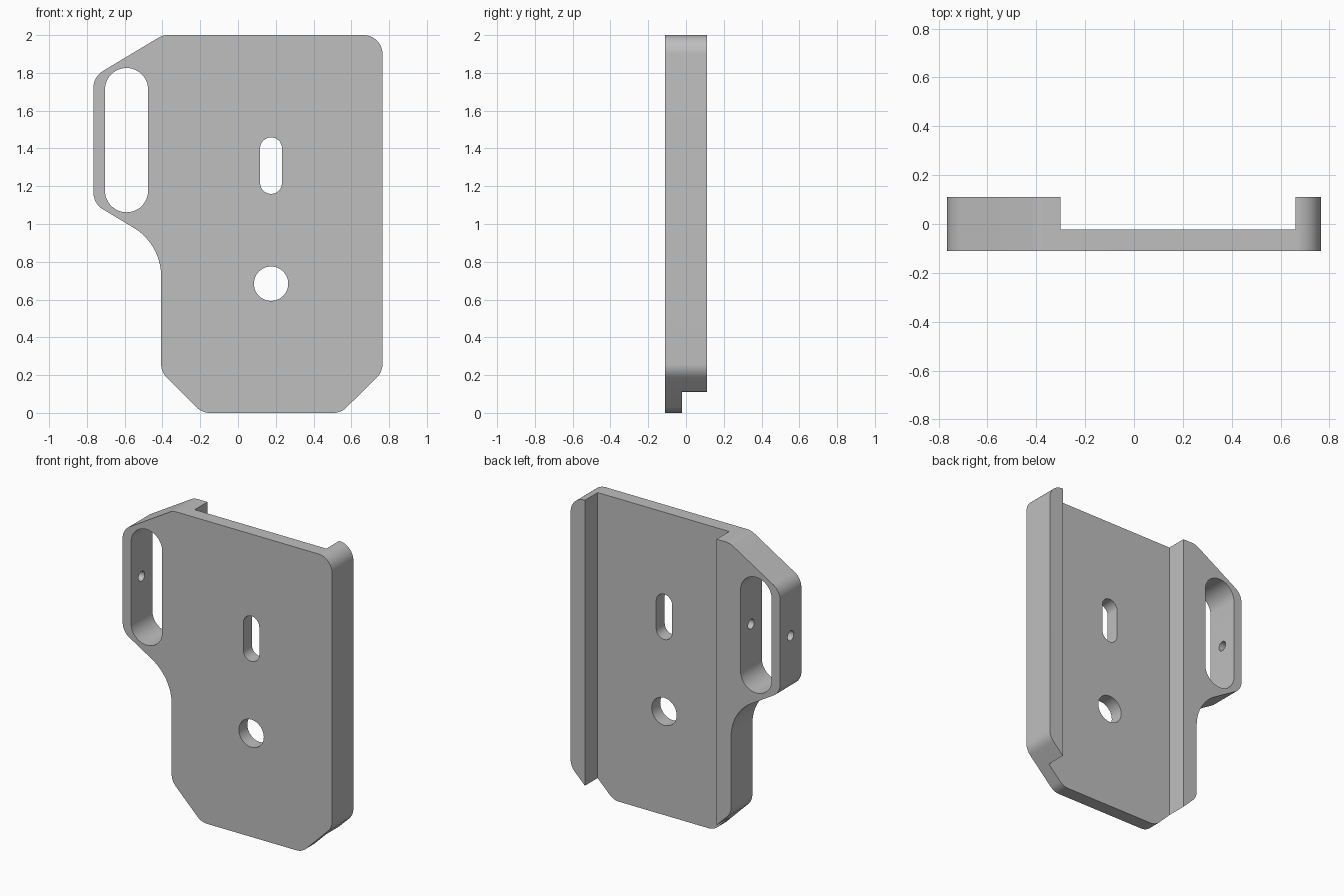
import bpy, bmesh
from math import pi, cos, sin, tan
from mathutils import Vector, Matrix

if "Cube" in bpy.data.objects:
    bpy.data.objects.remove(bpy.data.objects["Cube"], do_unlink=True)

HALF_DEPTH = 0.111
FLOOR_Y = -0.022
SLOT_Z = 1.444

grey = bpy.data.materials.new("machined grey")
grey.use_nodes = True
colour = (0.52, 0.52, 0.52, 1)
grey.diffuse_color = colour
grey.node_tree.nodes["Principled BSDF"].inputs["Base Color"].default_value = colour


def fillet(corners, steps=12):
    """Round each (x, z, radius) corner of a closed outline."""
    pts = []
    for i, (x, z, r) in enumerate(corners):
        p = Vector((x, z))
        a = (Vector(corners[i - 1][:2]) - p).normalized()
        b = (Vector(corners[(i + 1) % len(corners)][:2]) - p).normalized()
        inner = a.angle(b)
        centre = p + (a + b).normalized() * (r / sin(inner / 2))
        start = p + a * (r / tan(inner / 2)) - centre
        end = p + b * (r / tan(inner / 2)) - centre
        turn = start.angle(end)
        for k in range(steps + 1):
            t = k / steps
            pts.append(centre + (start * sin((1 - t) * turn) + end * sin(t * turn)) / sin(turn))
    return pts


def stadium(x, z, r, straight, steps=24):
    """Slot outline: two half circles joined by straight sides."""
    return [(x + r * cos(pi * k / steps + s), z + r * sin(pi * k / steps + s) + (straight / 2 if s == 0 else -straight / 2))
            for s in (0, pi) for k in range(steps + (1 if straight else 0))]


def prism(name, outline, y0, y1):
    """Extrude an x-z outline along y."""
    bm = bmesh.new()
    face = bm.faces.new([bm.verts.new((x, y0, z)) for x, z in outline])
    new = bmesh.ops.extrude_face_region(bm, geom=[face])["geom"]
    bmesh.ops.translate(bm, vec=(0, y1 - y0, 0), verts=[g for g in new if isinstance(g, bmesh.types.BMVert)])
    bmesh.ops.recalc_face_normals(bm, faces=bm.faces)
    return finish(name, bm)


def finish(name, bm):
    mesh = bpy.data.meshes.new(name)
    bm.to_mesh(mesh)
    bm.free()
    mesh.materials.append(grey)
    ob = bpy.data.objects.new(name, mesh)
    bpy.context.collection.objects.link(ob)
    return ob


# Plate with chamfered foot and side lug
plate = prism("mounting_plate", fillet([
    (0.765, 2.0, 0.1), (-0.398, 2.0, 0.1),
    (-0.765, 1.78, 0.1), (-0.765, 1.108, 0.1),
    (-0.407, 0.893, 0.3),
    (-0.407, 0.217, 0.1), (-0.19, 0, 0.1),
    (0.545, 0, 0.1), (0.765, 0.217, 0.1)]), -HALF_DEPTH, HALF_DEPTH)

# Cutters: rear channel, lug slot, small slot, round hole
channel = [(-0.301, -0.5), (0.661, -0.5), (0.661, 2.5), (-0.301, 2.5)]
cutters = [
    prism("channel_cutter", channel, FLOOR_Y, 0.5),
    prism("lug_slot_cutter", stadium(-0.59, SLOT_Z, 0.114, 0.536), -0.5, 0.5),
    prism("small_slot_cutter", stadium(0.175, 1.309, 0.058, 0.183), -0.5, 0.5),
    prism("round_hole_cutter", stadium(0.175, 0.684, 0.091, 0), -0.5, 0.5),
]

# Sideways pin hole through the lug wall, blind in the inner wall
bm = bmesh.new()
bmesh.ops.create_cone(bm, cap_ends=True, segments=32, radius1=0.032, radius2=0.032, depth=0.5,
                      matrix=Matrix.Translation((-0.63, 0, SLOT_Z)) @ Matrix.Rotation(pi / 2, 4, "Y"))
cutters.append(finish("pin_hole_cutter", bm))

bpy.ops.object.select_all(action="DESELECT")
bpy.context.view_layer.objects.active = plate
plate.select_set(True)
for cutter in cutters:
    cutter.hide_render = True
    mod = plate.modifiers.new(cutter.name, "BOOLEAN")
    mod.operation = "DIFFERENCE"
    mod.solver = "EXACT"
    mod.object = cutter
    bpy.ops.object.modifier_apply(modifier=mod.name)
for cutter in cutters:
    bpy.data.objects.remove(cutter, do_unlink=True)

bpy.ops.object.shade_smooth_by_angle(angle=pi / 6)
